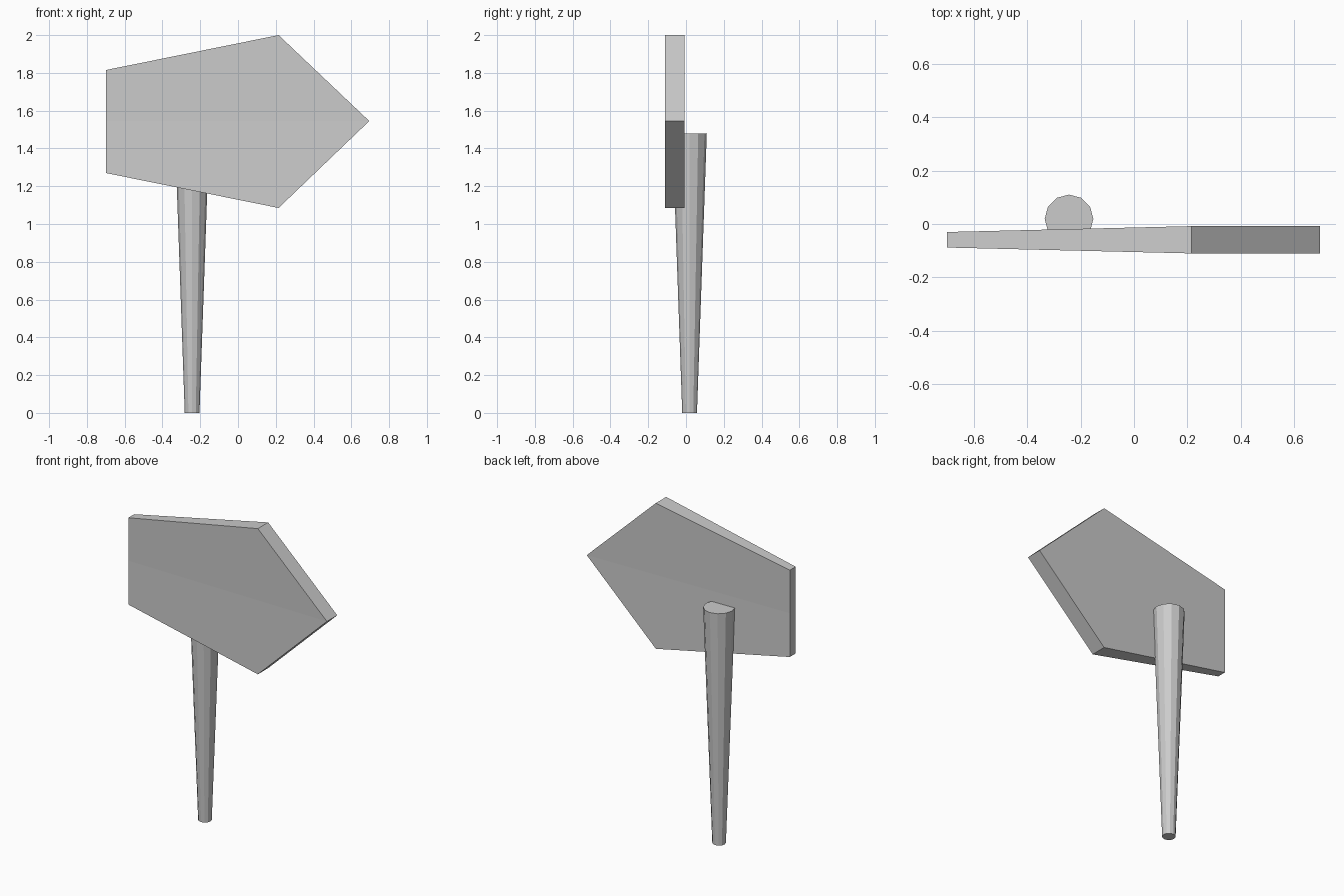
import bpy
import bmesh
from mathutils import Matrix

default = bpy.data.objects.get("Cube")
if default:
    bpy.data.objects.remove(default, do_unlink=True)

grey = bpy.data.materials.new("plain grey")
grey.use_nodes = True
colour = (0.6, 0.6, 0.6, 1)
grey.diffuse_color = colour
grey.node_tree.nodes["Principled BSDF"].inputs["Base Color"].default_value = colour


def add_object(name, bm):
    bmesh.ops.recalc_face_normals(bm, faces=bm.faces)
    mesh = bpy.data.meshes.new(name)
    bm.to_mesh(mesh)
    bm.free()
    mesh.materials.append(grey)
    obj = bpy.data.objects.new(name, mesh)
    bpy.context.collection.objects.link(obj)
    return obj


# Arrow-shaped board: thin at the square end, thick towards the point
SIGN_Y = -0.059
THIN, THICK = 0.029, 0.051
outline = [
    (-0.70, 1.545, THIN), (-0.70, 1.27, THIN), (0.215, 1.085, THICK),
    (0.695, 1.545, THICK), (0.215, 2.0, THICK), (-0.70, 1.815, THIN),
]
bm = bmesh.new()
front, back = [
    [bm.verts.new((x, SIGN_Y + side * half, z)) for x, z, half in outline]
    for side in (-1, 1)
]
for ring in (front, back):
    bm.faces.new(ring[:4])                 # lower half
    bm.faces.new(ring[3:] + ring[:1])      # upper half
for i in range(len(outline)):
    j = (i + 1) % len(outline)
    bm.faces.new((front[i], front[j], back[j], back[i]))
add_object("arrow_board", bm)

# Twelve-sided post, widening upwards behind the board
HEIGHT = 1.48
bm = bmesh.new()
bmesh.ops.create_cone(
    bm, cap_ends=True, segments=12, radius1=0.039, radius2=0.091, depth=HEIGHT,
    matrix=Matrix.Translation((-0.243, 0.019, HEIGHT / 2)))
add_object("post", bm)
